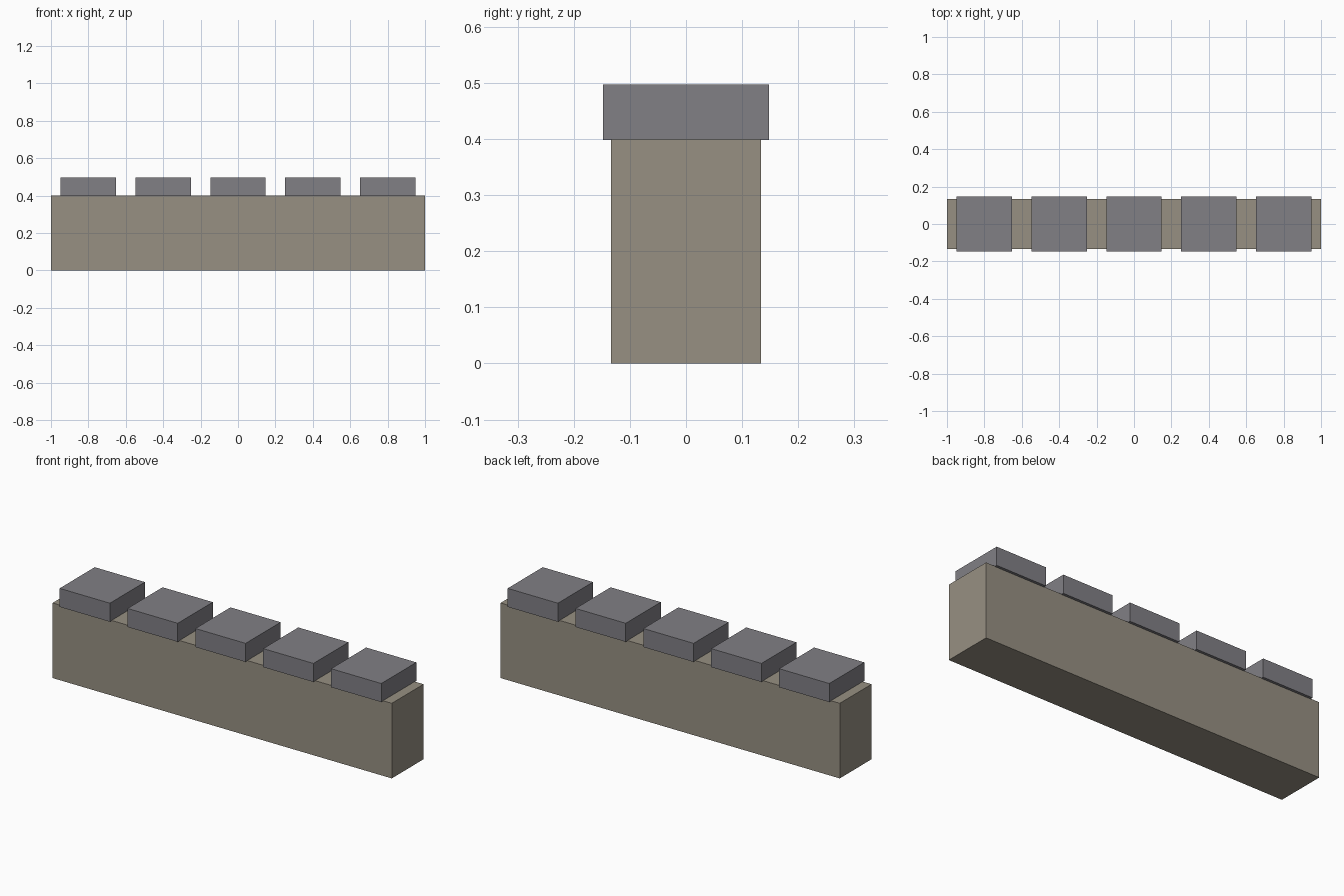
import bpy

if "Cube" in bpy.data.objects:
    bpy.data.objects.remove(bpy.data.objects["Cube"])


def material(name, rgb):
    mat = bpy.data.materials.new(name)
    mat.diffuse_color = (*rgb, 1.0)
    mat.use_nodes = True
    mat.node_tree.nodes["Principled BSDF"].inputs["Base Color"].default_value = mat.diffuse_color
    return mat


def box(name, size, center, mat):
    bpy.ops.mesh.primitive_cube_add(size=1, location=center)
    obj = bpy.context.object
    obj.name = name
    obj.scale = size
    bpy.ops.object.transform_apply(location=False, rotation=False, scale=True)
    obj.data.materials.append(mat)
    return obj


wall_stone = material("wall_stone", (0.31, 0.28, 0.225))
cap_stone = material("cap_stone", (0.22, 0.215, 0.235))

# Solid wall
box("wall", (2.0, 0.267, 0.4), (0, 0, 0.2), wall_stone)

# Row of merlons, slightly wider than the wall and sunk a hair into its top
for i in range(5):
    box(f"merlon_{i + 1}", (0.296, 0.295, 0.099), (-0.8 + 0.4 * i, 0, 0.4475), cap_stone)
